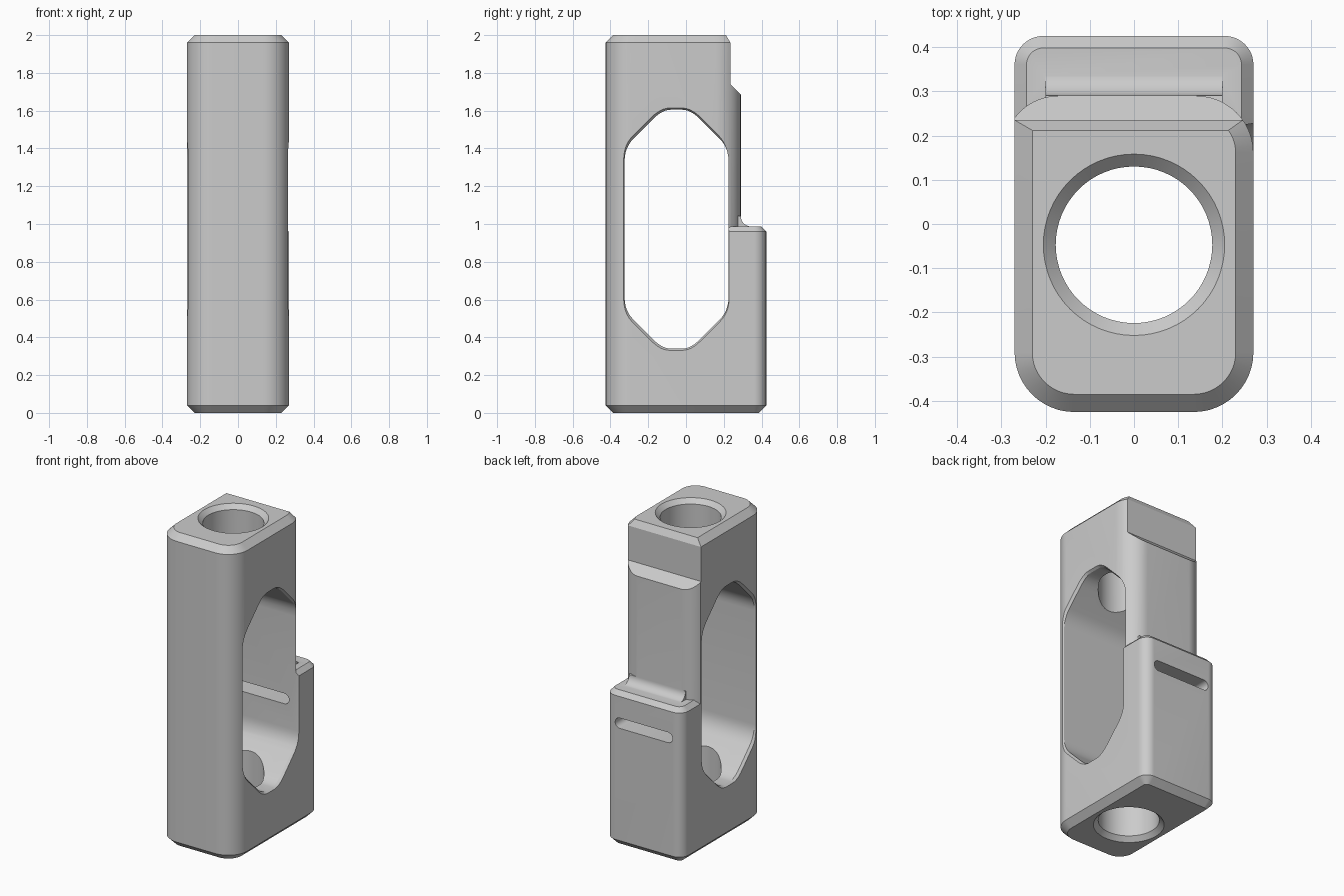
import bpy, bmesh
from math import sin, cos, pi, acos, radians

if "Cube" in bpy.data.objects:
    bpy.data.objects.remove(bpy.data.objects["Cube"], do_unlink=True)

HALF = 0.27      # half width
FRONT = -0.425
BACK = 0.425

grey = bpy.data.materials.new("plain_grey")
grey.use_nodes = True
grey.diffuse_color = (0.6, 0.6, 0.6, 1)
grey.node_tree.nodes["Principled BSDF"].inputs["Base Color"].default_value = (0.6, 0.6, 0.6, 1)


def loft(name, rings):
    """Solid through matching closed rings, capped at both ends."""
    bm = bmesh.new()
    loops = [[bm.verts.new(p) for p in ring] for ring in rings]
    n = len(loops[0])
    for a, b in zip(loops, loops[1:]):
        for i in range(n):
            j = (i + 1) % n
            bm.faces.new((a[i], a[j], b[j], b[i]))
    bm.faces.new(loops[0][::-1])
    bm.faces.new(loops[-1])
    bmesh.ops.recalc_face_normals(bm, faces=bm.faces)
    mesh = bpy.data.meshes.new(name)
    bm.to_mesh(mesh)
    bm.free()
    mesh.materials.append(grey)
    obj = bpy.data.objects.new(name, mesh)
    bpy.context.collection.objects.link(obj)
    return obj


def arc(cx, cy, r, start, end, steps=12):
    return [(cx + r * cos(start + (end - start) * i / steps),
             cy + r * sin(start + (end - start) * i / steps)) for i in range(steps + 1)]


def front_corners(d):
    r = 0.135
    return (arc(-HALF + r, FRONT + r, r - d, pi, 1.5 * pi)
            + arc(HALF - r, FRONT + r, r - d, 1.5 * pi, 2 * pi))


def base_outline(d):
    r = 0.065
    return (front_corners(d) + arc(HALF - r, BACK - r, r - d, 0, pi / 2)
            + arc(-HALF + r, BACK - r, r - d, pi / 2, pi))


def column_outline(d):
    # one back corner is fully rounded, the other is cut off by the side
    crease = acos(-(0.1 - d) / (0.125 - d))
    return (front_corners(d) + arc(0.14, 0.16, 0.13 - d, 0, pi / 2)
            + arc(-0.17, 0.165, 0.125 - d, pi / 2, crease))


def at_z(points, z):
    return [(x, y, z) for x, y in points]


def prism_x(name, profile, half):
    return loft(name, [[(x, y, z) for y, z in profile] for x in (-half, half)])


def combine(target, tool, operation):
    mod = target.modifiers.new(tool.name, 'BOOLEAN')
    mod.operation = operation
    mod.solver = 'EXACT'
    mod.object = tool
    bpy.context.view_layer.objects.active = target
    bpy.ops.object.modifier_apply(modifier=mod.name)
    bpy.data.objects.remove(tool, do_unlink=True)


# Lower block with chamfered ends
body = loft("slotted_block", [at_z(base_outline(d), z) for d, z in
                              ((0.04, 0), (0, 0.04), (0, 0.96), (0.027, 0.988))])

# Upper column
column = loft("column", [at_z(column_outline(d), z) for d, z in
                         ((0, 0.5), (0, 1.96), (0.04, 2))])
combine(body, column, 'UNION')

# Concave fillet where the column meets the step
fillet = [(0.27, 0.95), (0.27, 1.045)] + arc(0.345, 1.042, 0.055, pi, 1.5 * pi) + [(0.345, 0.95)]
combine(body, prism_x("step_fillet", fillet, 0.2), 'UNION')

# Recess at the top of the back, with its sloping lower edge
recess = [(0.32, 1.655), (0.235, 1.74), (0.235, 1.96), (0.206, 2.01), (0.32, 2.01)]
combine(body, prism_x("top_recess", recess, 0.4), 'DIFFERENCE')


# Side window: an octagon with softened corners and flared edges
def window(grow):
    y0, y1, z0, z1 = -0.325 - grow, 0.225 + grow * 0.3, 0.34 - grow, 1.605 + grow
    c, soft = 0.2, 0.3
    pts = [(y0 + c, z0), (y1 - c, z0), (y1, z0 + c), (y1, z1 - c),
           (y1 - c, z1), (y0 + c, z1), (y0, z1 - c), (y0, z0 + c)]
    out = []
    for i, p in enumerate(pts):
        a, b = pts[i - 1], pts[(i + 1) % len(pts)]
        ends = []
        for q in (a, b):
            length = ((q[0] - p[0]) ** 2 + (q[1] - p[1]) ** 2) ** 0.5
            t = min(soft, 0.07 / length)
            ends.append((p[0] + (q[0] - p[0]) * t, p[1] + (q[1] - p[1]) * t))
        for k in range(7):
            t = k / 6
            out.append(tuple((1 - t) ** 2 * ends[0][m] + 2 * t * (1 - t) * p[m]
                             + t * t * ends[1][m] for m in (0, 1)))
    return out


cutter = loft("window", [[(x, y, z) for y, z in window(g)] for x, g in
                         ((-0.3, 0.027), (-0.255, 0), (0.255, 0), (0.3, 0.027))])
combine(body, cutter, 'DIFFERENCE')

# Vertical bore with countersunk mouths
bore = loft("bore", [at_z(arc(0, -0.047, r, 0, 2 * pi, 64)[:-1], z) for r, z in
                     ((0.215, -0.01), (0.177, 0.028), (0.177, 1.972), (0.215, 2.01))])
combine(body, bore, 'DIFFERENCE')

# Rounded slot through the lower back wall
r, reach, height = 0.033, 0.17, 0.79
slot = arc(reach, height, r, -pi / 2, pi / 2) + arc(-reach, height, r, pi / 2, 1.5 * pi)
combine(body, loft("slot", [[(x, y, z) for x, z in slot] for y in (0.15, 0.5)]), 'DIFFERENCE')

# Smooth curves, crisp edges
bpy.ops.object.select_all(action='DESELECT')
body.select_set(True)
bpy.context.view_layer.objects.active = body
bpy.ops.object.shade_smooth_by_angle(angle=radians(25))
